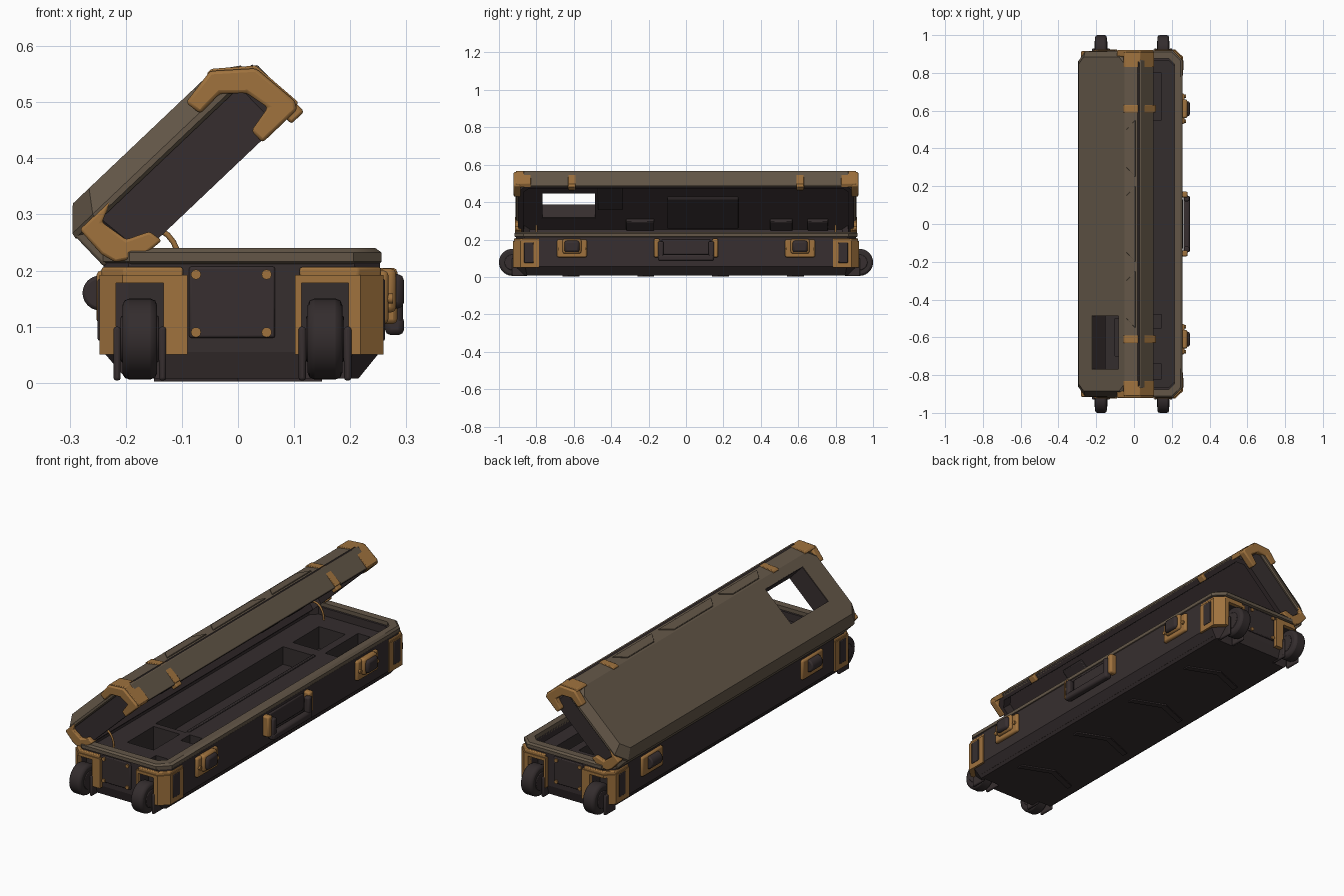
import bpy, bmesh, math
from mathutils import Matrix, Vector

if "Cube" in bpy.data.objects:
    bpy.data.objects.remove(bpy.data.objects["Cube"])

def material(name, rgb):
    m = bpy.data.materials.new(name)
    m.diffuse_color = (*rgb, 1)
    m.use_nodes = True
    m.node_tree.nodes["Principled BSDF"].inputs["Base Color"].default_value = m.diffuse_color
    return m

DARK = material("dark_shell", (0.038, 0.028, 0.029))
FOAM = material("foam_and_rubber", (0.034, 0.026, 0.027))
OLIVE = material("olive_shell", (0.125, 0.094, 0.064))
TAN = material("tan_hardware", (0.35, 0.17, 0.048))

BASE = Matrix.Identity(4)
# Lid frame: x = across the lid from the hinge, z = outward from the opening
LID = Matrix.Translation((-0.23, 0, 0.215)) @ Matrix.Rotation(math.radians(-43.5), 4, 'Y')

def finish(bm, name, mat, frame, bevel=0):
    bmesh.ops.recalc_face_normals(bm, faces=bm.faces)
    me = bpy.data.meshes.new(name)
    bm.to_mesh(me)
    bm.free()
    me.transform(frame)
    me.materials.append(mat)
    ob = bpy.data.objects.new(name, me)
    bpy.context.collection.objects.link(ob)
    if bevel:
        mod = ob.modifiers.new("bevel", 'BEVEL')
        mod.width, mod.segments, mod.limit_method = bevel, 2, 'ANGLE'
    return ob

def boxes(name, ranges, mat, frame=BASE, bevel=0.0):
    """Boxes given as (x0, x1, y0, y1, z0, z1)."""
    bm = bmesh.new()
    for x0, x1, y0, y1, z0, z1 in ranges:
        m = (Matrix.Translation(((x0 + x1) / 2, (y0 + y1) / 2, (z0 + z1) / 2))
             @ Matrix.Diagonal((abs(x1 - x0), abs(y1 - y0), abs(z1 - z0), 1)))
        bmesh.ops.create_cube(bm, size=1, matrix=m)
    return finish(bm, name, mat, frame, bevel)

def prism(name, pts, lo, hi, mat, frame=BASE, axis='y', bevel=0.0):
    """Polygon extruded along y (points x, z) or along z (points x, y)."""
    bm = bmesh.new()
    put = (lambda p, t: (p[0], t, p[1])) if axis == 'y' else (lambda p, t: (p[0], p[1], t))
    a, b = [[bm.verts.new(put(p, t)) for p in pts] for t in (lo, hi)]
    bm.faces.new(a)
    bm.faces.new(b)
    for i in range(len(pts)):
        j = (i + 1) % len(pts)
        bm.faces.new((a[i], a[j], b[j], b[i]))
    return finish(bm, name, mat, frame, bevel)

def loft(name, rings, mat, frame=BASE, closed=False, bevel=0.0):
    """Stack of chamfered rectangles (x0, x1, half_y, chamfer, z)."""
    bm = bmesh.new()
    loops = []
    for x0, x1, h, c, z in rings:
        pts = [(x0 + c, -h), (x1 - c, -h), (x1, c - h), (x1, h - c),
               (x1 - c, h), (x0 + c, h), (x0, h - c), (x0, c - h)]
        loops.append([bm.verts.new((x, y, z)) for x, y in pts])
    pairs = list(zip(loops, loops[1:])) + ([(loops[-1], loops[0])] if closed else [])
    for a, b in pairs:
        for i in range(8):
            j = (i + 1) % 8
            bm.faces.new((a[i], a[j], b[j], b[i]))
    if not closed:
        bm.faces.new(loops[0])
        bm.faces.new(loops[-1])
    return finish(bm, name, mat, frame, bevel)

def cylinder(name, centre, r, depth, axis, mat, frame=BASE, bevel=0.0, sides=32):
    bm = bmesh.new()
    turn = Vector((0, 0, 1)).rotation_difference(Vector(axis)).to_matrix().to_4x4()
    bmesh.ops.create_cone(bm, cap_ends=True, segments=sides, radius1=r, radius2=r,
                          depth=depth, matrix=Matrix.Translation(centre) @ turn)
    return finish(bm, name, mat, frame, bevel)

def cut(ob, cutter):
    mod = ob.modifiers.new("cut", 'BOOLEAN')
    mod.object, mod.operation, mod.solver = cutter, 'DIFFERENCE', 'EXACT'
    cutter.hide_render = True
    cutter.display_type = 'WIRE'

# Base tub, olive rim and foam insert
tub = loft("base_tub", [(-0.205, 0.215, 0.865, 0.03, 0.03), (-0.205, 0.215, 0.865, 0.03, 0.222),
                        (-0.24, 0.253, 0.908, 0.045, 0.222), (-0.24, 0.253, 0.905, 0.045, 0.055),
                        (-0.2, 0.215, 0.89, 0.04, 0.008)], DARK)
loft("base_rim", [(-0.205, 0.215, 0.875, 0.03, 0.21), (-0.205, 0.215, 0.875, 0.03, 0.24),
                  (-0.232, 0.245, 0.91, 0.045, 0.24), (-0.243, 0.256, 0.918, 0.05, 0.232),
                  (-0.243, 0.256, 0.918, 0.05, 0.216), (-0.235, 0.248, 0.90, 0.05, 0.208)],
     OLIVE, closed=True)
foam = loft("foam_insert", [(-0.215, 0.225, 0.875, 0.03, 0.02), (-0.215, 0.225, 0.875, 0.03, 0.185)], FOAM)
pockets = boxes("foam_pockets", [(-0.11, 0.05, -0.47, 0.50, 0.1, 0.3), (-0.10, 0.04, -0.70, -0.50, 0.07, 0.3),
                                 (-0.10, 0.04, 0.56, 0.76, 0.08, 0.3), (0.08, 0.145, -0.82, -0.74, 0.09, 0.3),
                                 (0.08, 0.145, -0.55, -0.48, 0.09, 0.3), (0.08, 0.145, 0.55, 0.80, 0.1, 0.3)], FOAM)
cut(foam, pockets)
boxes("foam_ledge", [(0.05, 0.064, -0.46, 0.5, 0.18, 0.191)], FOAM, bevel=0.003)

# Wheel wells cut through tub, foam and corner guards
WHEELS = (-0.175, 0.155)
wells = boxes("wheel_wells", [(x - 0.042, x + 0.042, s * 0.845, s * 1.1, -0.05, 0.178)
                              for x in WHEELS for s in (-1, 1)], DARK)
cut(tub, wells)
cut(foam, wells)

for sy in (-1, 1):
    # Wheels, hubs and cheeks
    for x in WHEELS:
        y = sy * 0.928
        cylinder("wheel", (x, y, 0.078), 0.072, 0.062, (1, 0, 0), FOAM, bevel=0.012, sides=40)
        cylinder("wheel_hub", (x, y, 0.078), 0.042, 0.068, (1, 0, 0), DARK, bevel=0.004)
        boxes("wheel_cheek", [(x + s * 0.034, x + s * 0.047, sy * 0.85, sy * 0.93, 0.004, 0.1)
                              for s in (-1, 1)], DARK, bevel=0.005)
    # Corner guards wrapping the ends
    for sx in (-1, 1):
        P = lambda pts: [(0.006 + sx * x, sy * y) for x, y in pts]
        guard = prism("corner_guard", P([(0.096, 0.924), (0.212, 0.924), (0.253, 0.885), (0.253, 0.785),
                                         (0.238, 0.785), (0.238, 0.865), (0.2, 0.895), (0.096, 0.895)]),
                      0.05, 0.192, TAN, axis='z')
        cut(guard, wells)
        # Sloped shoulder above the arch
        prism("guard_shoulder", P([(0.104, 0.92), (0.208, 0.92), (0.249, 0.882), (0.249, 0.785),
                                   (0.235, 0.785), (0.2, 0.895), (0.104, 0.895)]),
              0.185, 0.206, TAN, axis='z', bevel=0.004)
        boxes("guard_slot", [(0.006 + sx * 0.243, 0.006 + sx * 0.256, sy * 0.815, sy * 0.865, 0.075, 0.185)],
              DARK, bevel=0.003)
    # End plate with four screws
    boxes("end_plate", [(-0.087, 0.066, sy * 0.9, sy * 0.914, 0.08, 0.207)], DARK, bevel=0.004)
    for x in (-0.075, 0.051):
        for z in (0.09, 0.193):
            cylinder("end_screw", (x, sy * 0.915, z), 0.009, 0.01, (0, 1, 0), TAN, sides=12)

    # Front latches with bolts, rear hinges
    y = sy * 0.61
    boxes("latch_plate", [(0.24, 0.268, y - 0.08, y + 0.08, 0.105, 0.2)], TAN, bevel=0.008)
    boxes("latch_frame", [(0.25, 0.282, y - 0.05, y + 0.05, 0.125, 0.204)], TAN, bevel=0.01)
    boxes("latch_lever", [(0.26, 0.296, y - 0.04, y + 0.04, 0.132, 0.194)], DARK, bevel=0.012)
    for d in (-0.066, 0.066):
        cylinder("latch_bolt", (0.27, y + d, 0.15), 0.009, 0.012, (1, 0, 0), TAN, sides=12)
    boxes("hinge_plate", [(-0.252, -0.23, y - 0.08, y + 0.08, 0.105, 0.2)], TAN, bevel=0.008)
    cylinder("hinge_barrel", (-0.246, y, 0.16), 0.031, 0.08, (0, 1, 0), DARK, bevel=0.006)

    # Lid corner caps, latch straps and hinge corners
    prism("lid_cap_side", [(0.295, 0.112), (0.365, 0.123), (0.428, 0.07), (0.438, -0.02), (0.43, -0.034),
                           (0.345, -0.034), (0.345, -0.005), (0.395, 0.005), (0.385, 0.05), (0.35, 0.082),
                           (0.30, 0.08)],
          sy * 0.885, sy * 0.921, TAN, LID, bevel=0.006)
    wrap = [(0.355, 0.1), (0.358, 0.124), (0.37, 0.124), (0.431, 0.074), (0.441, -0.025),
            (0.42, -0.034), (0.41, 0.06), (0.36, 0.1)]
    prism("lid_cap_wrap", wrap, sy * 0.83, sy * 0.91, TAN, LID, bevel=0.005)
    prism("lid_strap", wrap, y - 0.02, y + 0.02, TAN, LID, bevel=0.004)
    boxes("strap_catch", [(0.405, 0.437, y - 0.02, y + 0.02, -0.045, -0.01)], TAN, LID, bevel=0.005)
    prism("lid_hinge_corner", [(0.002, 0.078), (0.0, 0.02), (0.008, -0.008), (0.05, -0.034), (0.095, -0.037),
                               (0.09, -0.01), (0.05, 0.008), (0.04, 0.06), (0.08, 0.078)],
          sy * 0.88, sy * 0.915, TAN, LID, bevel=0.005)

    # Stay cord between base and lid
    cu = bpy.data.curves.new("stay_cord", 'CURVE')
    cu.dimensions, cu.bevel_depth, cu.bevel_resolution = '3D', 0.005, 2
    sp = cu.splines.new('POLY')
    sp.points.add(8)
    for i, p in enumerate(sp.points):
        a = math.radians(115 - 115 * i / 8)
        p.co = (-0.152 + 0.05 * math.cos(a), sy * 0.8, 0.2 + 0.075 * math.sin(a), 1)
    cu.materials.append(TAN)
    bpy.context.collection.objects.link(bpy.data.objects.new("stay_cord", cu))

# Carry handle on the front side
boxes("handle_brackets", [(0.24, 0.284, s * 0.14, s * 0.172, 0.105, 0.205) for s in (-1, 1)], TAN, bevel=0.008)
boxes("handle_grip", [(0.262, 0.296, -0.15, 0.15, 0.085, 0.12)], DARK, bevel=0.01)
boxes("handle_arms", [(0.264, 0.294, s * 0.12, s * 0.15, 0.09, 0.19) for s in (-1, 1)], DARK, bevel=0.008)
boxes("handle_backing", [(0.24, 0.26, -0.13, 0.13, 0.12, 0.2)], DARK, bevel=0.005)

# Raised chevrons on the underside
for y in (-0.6, -0.2, 0.2, 0.6):
    prism("underside_chevron", [(-0.15, y - 0.06), (0, y), (0.15, y - 0.06), (0.15, y - 0.03),
                                (0, y + 0.03), (-0.15, y - 0.03)], 0.002, 0.012, DARK, axis='z')

# Lid: dark frame with recess, olive cover, window opening
frame = loft("lid_frame", [(0.04, 0.4, 0.865, 0.03, 0.017), (0.03, 0.405, 0.87, 0.03, -0.03),
                           (0.01, 0.43, 0.895, 0.045, -0.03), (-0.004, 0.428, 0.9, 0.045, 0.08)], DARK, LID)
cover = loft("lid_cover", [(-0.01, 0.426, 0.906, 0.05, 0.066), (-0.014, 0.428, 0.912, 0.05, 0.072),
                           (-0.012, 0.418, 0.912, 0.05, 0.082), (0.025, 0.362, 0.885, 0.04, 0.12)], OLIVE, LID)
window = boxes("window_cutter", [(0.125, 0.317, -0.77, -0.485, -0.1, 0.2)], DARK, LID)
cut(frame, window)
cut(cover, window)
boxes("window_lining", [(0.121, 0.127, -0.772, -0.483, 0.02, 0.118), (0.315, 0.321, -0.772, -0.483, 0.02, 0.118),
                        (0.121, 0.321, -0.774, -0.768, 0.02, 0.118), (0.121, 0.321, -0.487, -0.481, 0.02, 0.118)],
      DARK, LID)
boxes("lid_front_band", [(0.415, 0.434, -0.87, 0.87, -0.03, 0.075)], OLIVE, LID, bevel=0.005)
boxes("lid_back_band", [(-0.012, 0.01, -0.87, 0.87, 0.0, 0.075)], OLIVE, LID, bevel=0.005)

# Raised hexagonal panels on the lid's sloping front, foam pads in the lid
SLOPE = LID @ Matrix.Translation((0.39, 0, 0.101)) @ Matrix.Rotation(math.radians(34), 4, 'Y')
for y, h in ((-0.4, 0.15), (0, 0.2), (0.4, 0.15)):
    prism("lid_front_panel", [(-0.024, y - h + 0.05), (0.024, y - h), (0.024, y + h), (-0.024, y + h - 0.05)],
          -0.008, 0.005, OLIVE, SLOPE, axis='z', bevel=0.002)
boxes("lid_foam_pads", [(0.06, 0.29, -0.1, 0.28, 0.0, 0.03), (0.05, 0.12, -0.32, -0.17, -0.005, 0.03),
                        (0.05, 0.12, 0.45, 0.57, -0.005, 0.03), (0.05, 0.12, 0.65, 0.76, -0.005, 0.03),
                        (0.2, 0.38, -0.47, -0.34, 0.005, 0.03)], FOAM, LID, bevel=0.004)

# Smooth shading with sharp edges kept; cut parts stay flat
for ob in bpy.context.scene.objects:
    ob.select_set(ob.type == 'MESH' and "cut" not in ob.modifiers)
    if ob.select_get():
        bpy.context.view_layer.objects.active = ob
bpy.ops.object.shade_smooth_by_angle(angle=math.radians(35))
